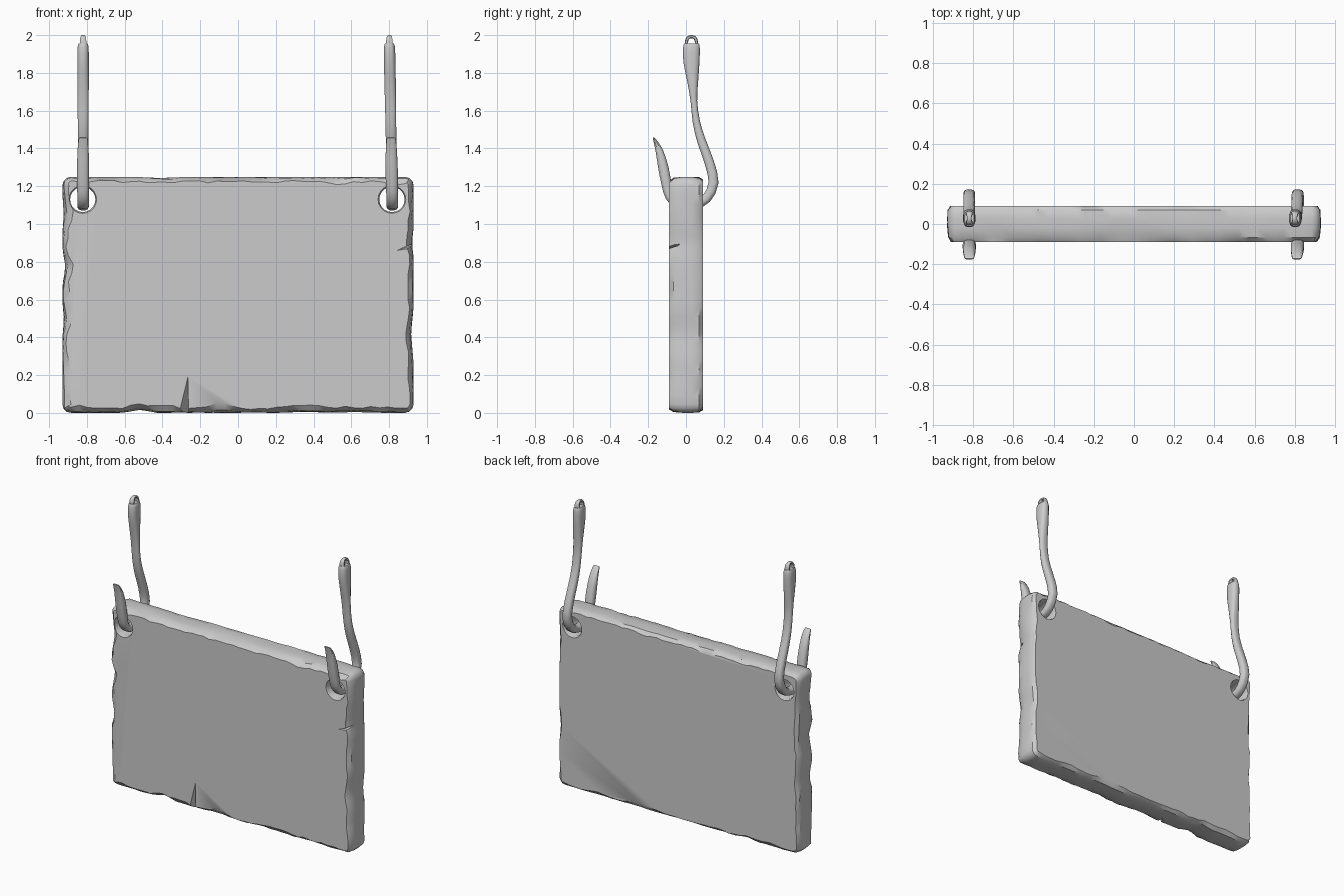
import bpy, bmesh, math, random
from mathutils import Vector, noise

if "Cube" in bpy.data.objects:
    bpy.data.objects.remove(bpy.data.objects["Cube"])

random.seed(4)


def finish(bm, name, angle):
    bmesh.ops.recalc_face_normals(bm, faces=bm.faces)
    me = bpy.data.meshes.new(name)
    bm.to_mesh(me)
    bm.free()
    ob = bpy.data.objects.new(name, me)
    bpy.context.collection.objects.link(ob)
    smooth(ob, angle)
    return ob


def smooth(ob, angle):
    bpy.ops.object.select_all(action='DESELECT')
    ob.select_set(True)
    bpy.context.view_layer.objects.active = ob
    bpy.ops.object.shade_smooth_by_angle(angle=math.radians(angle))


def loft(bm, rings):
    loops = [[bm.verts.new(p) for p in r] for r in rings]
    n = len(loops[0])
    for a, b in zip(loops, loops[1:]):
        for i in range(n):
            j = (i + 1) % n
            bm.faces.new((a[i], a[j], b[j], b[i]))
    bm.faces.new(loops[0])
    bm.faces.new(loops[-1])


# Board outline: rounded rectangle points with outward normals
W, H, R, STEP = 0.93, 1.25, 0.045, 0.045


def outline():
    corners = [(W - R, R, -90), (W - R, H - R, 0), (R - W, H - R, 90), (R - W, R, 180)]
    out = []
    for k, (cx, cz, a0) in enumerate(corners):
        for t in (0, 30, 60, 90):
            a = math.radians(a0 + t)
            n = Vector((math.cos(a), 0, math.sin(a)))
            out.append((Vector((cx, 0, cz)) + n * R, n))
        nx, nz, a1 = corners[(k + 1) % 4]
        n = out[-1][1]
        p, q = out[-1][0], Vector((nx, 0, nz)) + n * R
        count = int((q - p).length / STEP)
        for i in range(1, count):
            out.append((p.lerp(q, i / count), n))
    return out


# Worn spots along the edge: x, z, reach, depth
DENTS = [(-0.93, 0.77, 0.09, 0.025), (-0.93, 0.50, 0.08, 0.012), (-0.52, 0, 0.09, 0.022),
         (0.93, 0.42, 0.14, 0.016), (-0.93, 1.05, 0.1, 0.01), (0.35, 0, 0.12, 0.008),
         (0.93, 0.90, 0.06, 0.012), (-0.40, 1.25, 0.14, 0.006), (0.62, 0, 0.15, 0.006)]


def board_ring(y, inset, rough, dent_scale):
    ring = []
    for p, n in outline():
        d = inset + rough * max(0, noise.noise(Vector((p.x * 5, y * 25, p.z * 5))))
        d += rough * 0.3 * random.random()
        for x, z, reach, depth in DENTS:
            dist = math.hypot(p.x - x, p.z - z) / reach
            d += dent_scale * depth * max(0, 1 - dist)
        if 0.02 < abs(n.x) < 0.98:
            d = min(d, 0.03)
        ring.append((p.x - n.x * d, y, p.z - n.z * d))
    return ring


bm = bmesh.new()
loft(bm, [board_ring(-0.09, 0.018, 0.045, 1.3), board_ring(-0.066, 0.004, 0.016, 1.0),
          board_ring(-0.02, 0.0, 0.007, 0.9), board_ring(0.03, 0.0, 0.003, 0.7),
          board_ring(0.070, 0.002, 0.010, 0.6), board_ring(0.09, 0.014, 0.028, 0.6)])
board = finish(bm, "sign_board", 35)


# Cutters for rope holes and chips
def hole_cutter(x):
    bm = bmesh.new()
    prof = [(-0.12, 0.078), (-0.091, 0.074), (-0.075, 0.067),
            (0.075, 0.067), (0.091, 0.074), (0.12, 0.078)]
    loft(bm, [[(x + r * math.cos(i * math.tau / 20), y, 1.13 + r * math.sin(i * math.tau / 20))
               for i in range(20)] for y, r in prof])
    return finish(bm, "hole_cutter", 30)


def chip_cutter(points):
    bm = bmesh.new()
    for p in points:
        bm.verts.new(p)
    bmesh.ops.convex_hull(bm, input=bm.verts)
    return finish(bm, "chip_cutter", 30)


cutters = [
    hole_cutter(-0.822), hole_cutter(0.815),
    chip_cutter([(-0.265, -0.10, 0.22), (-0.262, -0.10, -0.05), (-0.33, -0.10, -0.05),
                 (-0.262, 0.0, -0.05), (-0.275, -0.03, -0.05)]),
    chip_cutter([(0.83, -0.10, 0.855), (1.0, -0.10, 0.885), (1.0, -0.10, 0.925),
                 (1.0, 0.03, 0.93), (1.0, 0.02, 0.915)]),
]
for c in cutters:
    m = board.modifiers.new("cut", 'BOOLEAN')
    m.operation, m.solver, m.object = 'DIFFERENCE', 'EXACT', c
dg = bpy.context.evaluated_depsgraph_get()
cut_mesh = bpy.data.meshes.new_from_object(board.evaluated_get(dg))
board.modifiers.clear()
board.data = cut_mesh
for c in cutters:
    bpy.data.objects.remove(c)
smooth(board, 35)

# Hooks: y, z, half thickness in the y-z plane, half width in x
HOOK = [(0.029, 1.955, 0.040, 0.024), (0.029, 1.935, 0.045, 0.030), (0.029, 1.86, 0.044, 0.031),
        (0.036, 1.75, 0.029, 0.031), (0.042, 1.65, 0.018, 0.030), (0.055, 1.54, 0.020, 0.029),
        (0.082, 1.44, 0.024, 0.029), (0.122, 1.33, 0.026, 0.029), (0.146, 1.22, 0.027, 0.030),
        (0.108, 1.135, 0.026, 0.030), (0.04, 1.100, 0.025, 0.030), (-0.04, 1.103, 0.025, 0.031),
        (-0.086, 1.145, 0.024, 0.031), (-0.103, 1.21, 0.027, 0.033), (-0.120, 1.30, 0.028, 0.033),
        (-0.142, 1.39, 0.020, 0.030), (-0.166, 1.445, 0.008, 0.025), (-0.174, 1.458, 0.003, 0.02)]
EYE = [(0.002, 1.93, 0.009, 0.018), (0.003, 1.965, 0.009, 0.018), (0.009, 1.983, 0.009, 0.016),
       (0.022, 1.991, 0.009, 0.012), (0.036, 1.991, 0.009, 0.012), (0.049, 1.983, 0.009, 0.016),
       (0.055, 1.965, 0.009, 0.018), (0.056, 1.93, 0.009, 0.018)]


def refine(pts, k):
    pts = [Vector(p) for p in pts]
    out = []
    for i in range(len(pts) - 1):
        a, b, c, d = pts[max(i - 1, 0)], pts[i], pts[i + 1], pts[min(i + 2, len(pts) - 1)]
        for s in range(k):
            t = s / k
            out.append(0.5 * (2 * b + (c - a) * t + (2 * a - 5 * b + 4 * c - d) * t * t
                              + (3 * b - a - 3 * c + d) * t ** 3))
    return out + [pts[-1]]


def sweep(bm, path, x0, lean, sides=12):
    rings = []
    for i, p in enumerate(path):
        t = path[min(i + 1, len(path) - 1)] - path[max(i - 1, 0)]
        t = Vector((t[0], t[1])).normalized()
        x = x0 + lean * max(0, p[1] - 1.1)
        ring = []
        for s in range(sides):
            a = (s + 0.5) * math.tau / sides
            u, v = [math.copysign(abs(f) ** 0.75, f) for f in (math.cos(a), math.sin(a))]
            ring.append((x + u * p[3], p[0] - t.y * v * p[2], p[1] + t.x * v * p[2]))
        rings.append(ring)
    loft(bm, rings)


# Front tip stays upright while the shank leans slightly
for name, x0, lean in (("left_hook", -0.82, 0.0), ("right_hook", 0.817, -0.018)):
    bm = bmesh.new()
    sweep(bm, refine(HOOK, 2), x0, lean)
    sweep(bm, refine(EYE, 2), x0, lean, 8)
    finish(bm, name, 40)
